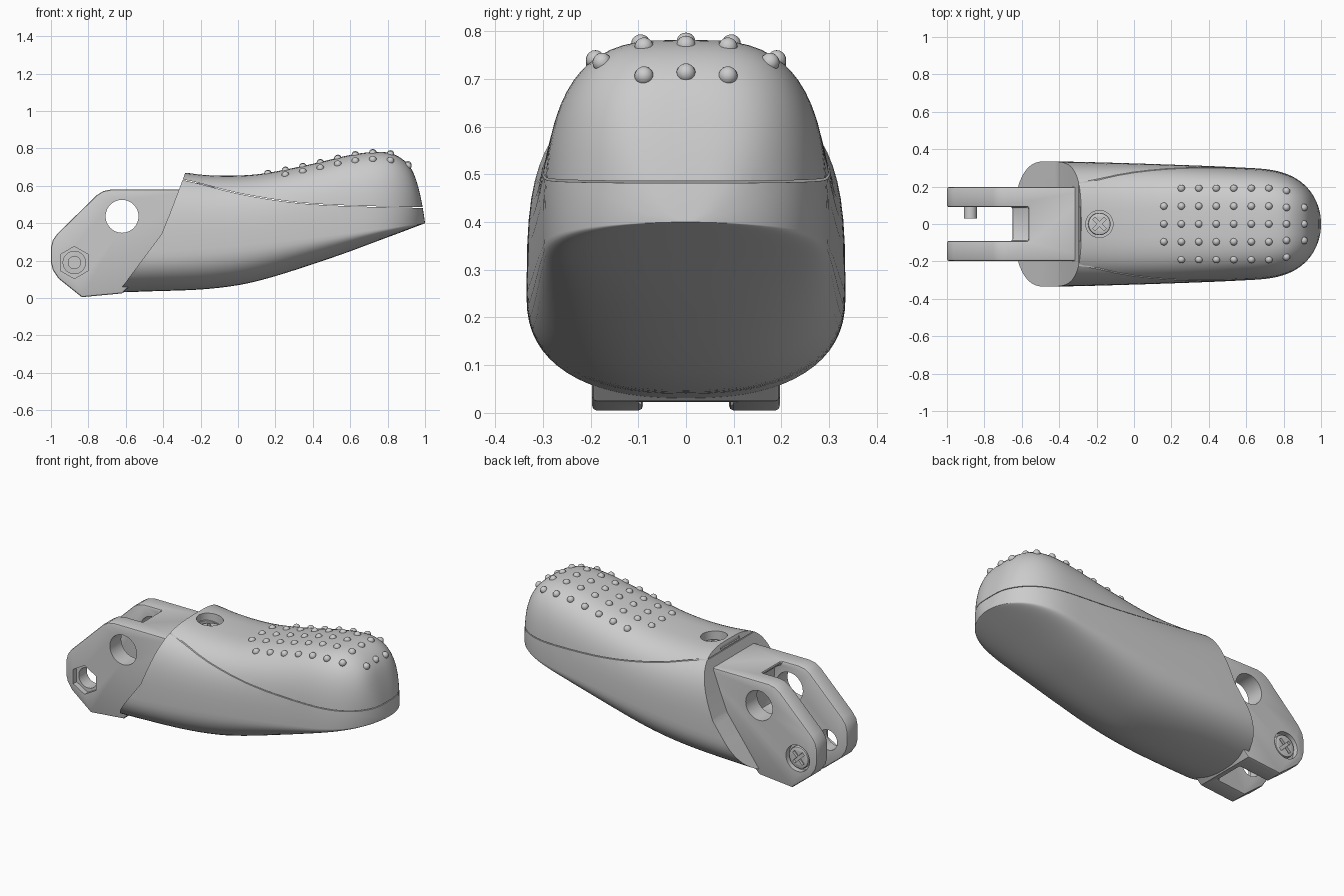
import bpy, bmesh, math
from mathutils import Matrix, Vector

old = bpy.data.objects.get("Cube")
if old:
    bpy.data.objects.remove(old, do_unlink=True)


def curve_at(pts, x):
    """Smooth interpolation through (x, value) points."""
    def slope(i):
        a, b = pts[max(i - 1, 0)], pts[min(i + 1, len(pts) - 1)]
        return (b[1] - a[1]) / (b[0] - a[0])
    x = min(max(x, pts[0][0]), pts[-1][0])
    i = max(k for k in range(len(pts) - 1) if pts[k][0] <= x)
    (x0, y0), (x1, y1) = pts[i], pts[i + 1]
    h = x1 - x0
    t = (x - x0) / h
    return (y0 * (1 + 2 * t) * (1 - t) ** 2 + slope(i) * h * t * (1 - t) ** 2
            + y1 * t * t * (3 - 2 * t) + slope(i + 1) * h * t * t * (t - 1))


def finish(bm, name):
    bmesh.ops.recalc_face_normals(bm, faces=bm.faces)
    mesh = bpy.data.meshes.new(name)
    bm.to_mesh(mesh)
    bm.free()
    ob = bpy.data.objects.new(name, mesh)
    bpy.context.collection.objects.link(ob)
    return ob


def activate(ob):
    bpy.ops.object.select_all(action='DESELECT')
    ob.select_set(True)
    bpy.context.view_layer.objects.active = ob


def cut(ob, cutter):
    activate(ob)
    mod = ob.modifiers.new("cut", 'BOOLEAN')
    mod.object, mod.operation, mod.solver = cutter, 'DIFFERENCE', 'EXACT'
    bpy.ops.object.modifier_apply(modifier=mod.name)
    bpy.data.objects.remove(cutter, do_unlink=True)


def bevel(ob, width):
    activate(ob)
    mod = ob.modifiers.new("bevel", 'BEVEL')
    mod.width, mod.segments, mod.limit_method = width, 2, 'ANGLE'
    mod.angle_limit = math.radians(50)
    bpy.ops.object.modifier_apply(modifier=mod.name)


def smooth(ob, angle=32):
    activate(ob)
    bpy.ops.object.shade_smooth_by_angle(angle=math.radians(angle))


def prism(name, profile, half):
    """Side profile in x, z extruded across y."""
    bm = bmesh.new()
    face = bm.faces.new([bm.verts.new((x, -half, z)) for x, z in profile])
    ext = bmesh.ops.extrude_face_region(bm, geom=[face])
    moved = [v for v in ext["geom"] if isinstance(v, bmesh.types.BMVert)]
    bmesh.ops.translate(bm, verts=moved, vec=(0, 2 * half, 0))
    return finish(bm, name)


def rod(name, start, end, r, sides=40):
    start, end = Vector(start), Vector(end)
    axis = end - start
    bm = bmesh.new()
    mat = Matrix.Translation((start + end) / 2) @ axis.to_track_quat('Z', 'Y').to_matrix().to_4x4()
    bmesh.ops.create_cone(bm, cap_ends=True, segments=sides, radius1=r, radius2=r,
                          depth=axis.length, matrix=mat)
    return finish(bm, name)


def box(name, center, size, turn=Matrix()):
    bm = bmesh.new()
    bmesh.ops.create_cube(bm, size=1, matrix=Matrix.Translation(center) @ turn @ Matrix.Diagonal((*size, 1)))
    return finish(bm, name)


# Body shape: top, bottom and widest-line heights, and half width, along x
TOP = [(-.8, .72), (-.28, .67), (-.15, .657), (0, .655), (.15, .668), (.4, .718), (.6, .765),
       (.74, .782), (.83, .77), (.9, .725), (.94, .665), (.97, .57), (.99, .47), (1, .4)]
BOTTOM = [(-.8, .025), (-.5, .035), (-.15, .05), (.1, .09), (.5, .215), (.8, .325), (1, .4)]
MIDDLE = [(-.8, .24), (-.4, .25), (.1, .29), (.58, .345), (1, .4)]
WIDTH = [(-.8, .333), (-.4, .334), (0, .324), (.4, .31), (.7, .296), (1, .285)]
UPPER, LOWER = 3.2, 2.4


def half_width(x):
    u = max(0, (x - .6) / .4)
    return curve_at(WIDTH, x) * math.sqrt(max(0, 1 - u ** 3))


def surface_z(x, y):
    mid = curve_at(MIDDLE, x)
    return mid + (curve_at(TOP, x) - mid) * (1 - abs(y / half_width(x)) ** UPPER) ** (1 / UPPER)


def make_body(name):
    bm = bmesh.new()
    rings, sides = 56, 64
    loops = []
    for i in range(rings):
        x = -.78 + 1.7798 * math.sin(i / (rings - 1) * math.pi / 2)
        mid, top, bot, w = curve_at(MIDDLE, x), curve_at(TOP, x), curve_at(BOTTOM, x), half_width(x)
        loop = []
        for k in range(sides):
            a = 2 * math.pi * k / sides
            c, s = math.cos(a), math.sin(a)
            n = UPPER if s >= 0 else LOWER
            y = math.copysign(abs(c) ** (2 / n), c) * w
            reach = abs(s) ** (2 / n)
            z = mid + reach * ((top - mid) if s >= 0 else (bot - mid))
            loop.append(bm.verts.new((x, y, z)))
        loops.append(loop)
    for a, b in zip(loops, loops[1:]):
        for k in range(sides):
            j = (k + 1) % sides
            bm.faces.new((a[k], a[j], b[j], b[k]))
    bm.faces.new(loops[0])
    bm.faces.new(loops[-1])
    return finish(bm, name)


# Sloping rear face and the seam between the two halves
REAR = [(-.72, -.1), (-.63, .045), (-.53, .18), (-.41, .34), (-.365, .45), (-.325, .555), (-.28, .675), (-.25, .9)]
SEAM = [(-1.2, .8), (-.28, .63), (0, .56), (.3, .512), (.6, .493), (1.2, .48)]
seam = [(-1.2 + .08 * i, curve_at(SEAM, -1.2 + .08 * i)) for i in range(31)]

lower_body = make_body("lower_body")
cut(lower_body, prism("cutter", [(x, z - .002) for x, z in seam] + [(1.2, 1.1), (-1.2, 1.1)], .6))
top_cover = make_body("top_cover")
cut(top_cover, prism("cutter", [(x, z + .002) for x, z in seam] + [(1.2, -.3), (-1.2, -.3)], .6))
for half in (lower_body, top_cover):
    cut(half, prism("cutter", REAR + [(-1.3, .9), (-1.3, -.1)], .6))
    # Well for the top screw
    cut(half, rod("cutter", (-.185, 0, .57), (-.185, 0, .9), .073))
for v in top_cover.data.vertices:
    v.co.y *= .993
# Latch slot in the rear rim of the cover
cut(top_cover, box("cutter", (-.3, 0, .648), (.03, .18, .016)))
smooth(lower_body)
smooth(top_cover)

# Forked hinge bracket
bracket = prism("hinge_bracket", [
    (-.2, .58), (-.68, .58), (-.72, .572), (-.755, .55), (-.965, .345), (-.99, .31), (-1, .27),
    (-1, .19), (-.99, .15), (-.96, .105), (-.835, .005), (-.62, .025), (-.52, .12), (-.3, .3)], .197)
cut(bracket, prism("cutter", [(-1.1, -.1), (-.65, -.1), (-.65, .3), (-.52, .33), (-.52, .535),
                              (-.565, .56), (-.565, .7), (-1.1, .7)], .09))
bevel(bracket, .012)
cut(bracket, rod("cutter", (-.62, -.4, .437), (-.62, .4, .437), .088))
PX, PZ = -.875, .19
cut(bracket, rod("cutter", (PX, -.3, PZ), (PX, 0, PZ), .06))
cut(bracket, rod("cutter", (PX, -.3, PZ), (PX, -.165, PZ), .086, 6))
cut(bracket, rod("cutter", (PX, .165, PZ), (PX, .3, PZ), .078))
smooth(bracket)


# Cross-head screws
def screw(name, base, axis, r, h):
    base, axis = Vector(base), Vector(axis)
    head = rod(name, base, base + axis * h, r)
    bevel(head, .008)
    turn = axis.to_track_quat('Z', 'Y').to_matrix().to_4x4()
    for quarter in (45, 135):
        spin = turn @ Matrix.Rotation(math.radians(quarter), 4, 'Z')
        cut(head, box("cutter", base + axis * h, (r * 1.4, r * .28, h), spin))
    smooth(head)


screw("hinge_screw_head", (PX, .16, PZ), (0, 1, 0), .064, .03)
screw("top_screw_head", (-.185, 0, .565), (0, 0, 1), .06, .05)
smooth(rod("hinge_pin", (PX, .03, PZ), (PX, .165, PZ), .035))

# Grip bumps on the cover
bm = bmesh.new()
for i in range(9):
    x = .16 + .0935 * i
    spread = .095 if i < 7 else .088
    columns = (-1, 0, 1) if i in (0, 8) else (-2, -1, 0, 1, 2)
    for c in columns:
        y = c * spread
        bmesh.ops.create_uvsphere(bm, u_segments=16, v_segments=10, radius=.02,
                                  matrix=Matrix.Translation((x, y, surface_z(x, y) - .004)))
bumps = finish(bm, "grip_bumps")
smooth(bumps, 60)
